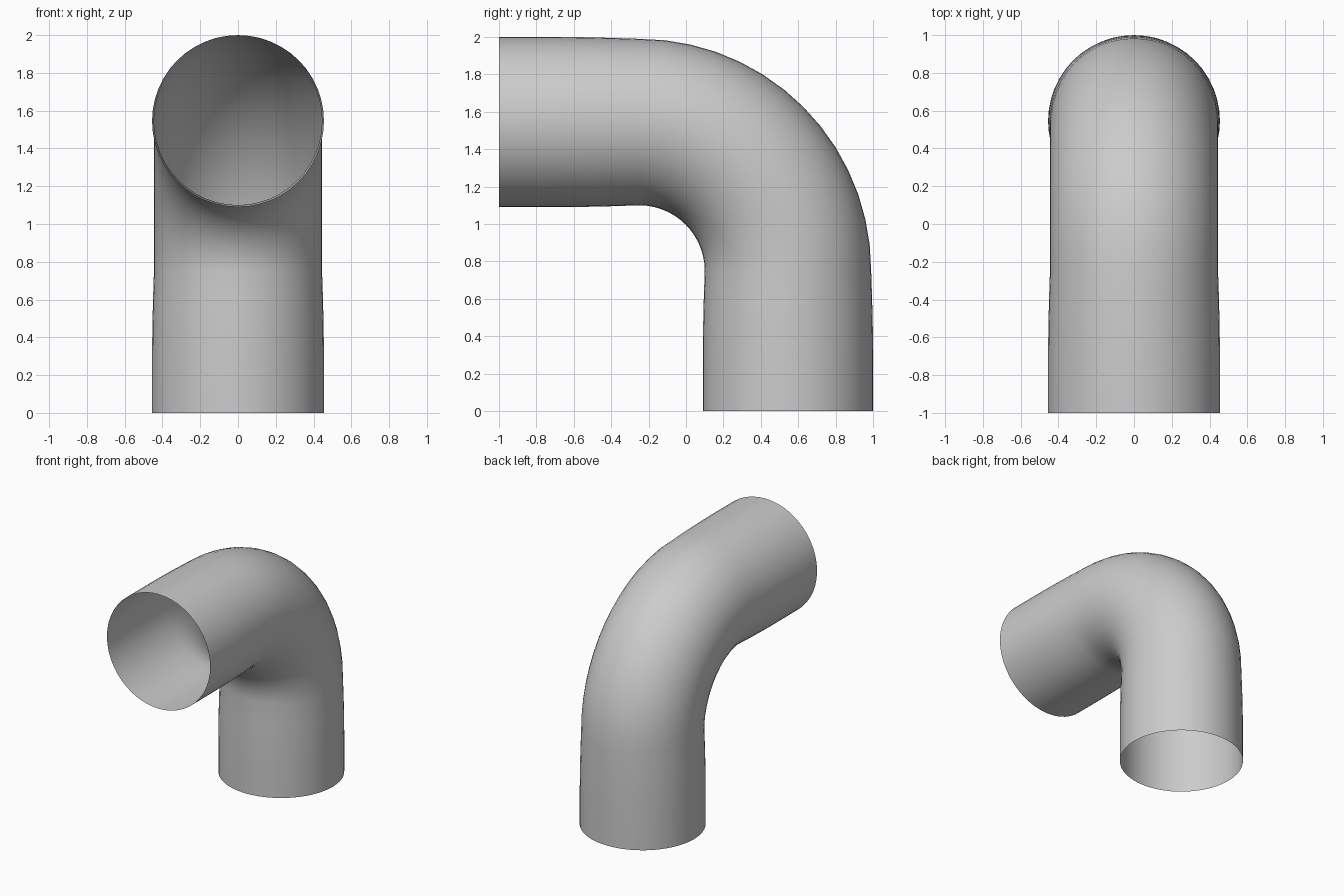
import bpy, bmesh
from math import sin, cos, pi
from mathutils import Vector

cube = bpy.data.objects.get("Cube")
if cube:
    bpy.data.objects.remove(cube)

SIDES = 48
BEND_STEPS = 14
RIM, NECK = 0.455, 0.445          # tube radius at the ends and in the bend
BEND = 0.795                      # centreline radius of the elbow
CY, CZ = -0.25, 0.75              # centre of the elbow

grey = bpy.data.materials.new("plain grey")
grey.use_nodes = True
colour = (0.6, 0.6, 0.6, 1)
grey.diffuse_color = colour
grey.node_tree.nodes["Principled BSDF"].inputs["Base Color"].default_value = colour

# Centreline stations: (y, z, bend angle, radius)
stations = []
taper = [(1.0, 0.0), (0.6, 0.0), (0.4, 0.15), (0.2, 0.5)]
for t, shrink in taper:                                   # horizontal arm
    r = RIM + (NECK - RIM) * shrink
    stations.append((CY - 0.75 * t, CZ + BEND, 0, r))
for i in range(BEND_STEPS + 1):                           # elbow
    a = pi / 2 * i / BEND_STEPS
    stations.append((CY + BEND * sin(a), CZ + BEND * cos(a), a, NECK))
for t, shrink in reversed(taper):                         # vertical leg
    r = RIM + (NECK - RIM) * shrink
    stations.append((CY + BEND, CZ * (1 - t), pi / 2, r))

# Loft rings along the centreline, leaving both ends open
bm = bmesh.new()
rings = []
for y, z, a, r in stations:
    outward = Vector((0, sin(a), cos(a)))
    side = Vector((1, 0, 0))
    ring = []
    for k in range(SIDES):
        u = 2 * pi * k / SIDES
        ring.append(bm.verts.new(Vector((0, y, z)) + r * (cos(u) * side + sin(u) * outward)))
    rings.append(ring)
for near, far in zip(rings, rings[1:]):
    for k in range(SIDES):
        n = (k + 1) % SIDES
        bm.faces.new((near[k], far[k], far[n], near[n]))

# Make the normals point out of the tube
bm.normal_update()
face = bm.faces[0] if bm.faces.ensure_lookup_table() is None else None
axis_point = Vector((0, face.calc_center_median().y, CZ + BEND))
if face.normal.dot(face.calc_center_median() - axis_point) < 0:
    bmesh.ops.reverse_faces(bm, faces=bm.faces[:])
for f in bm.faces:
    f.smooth = True

mesh = bpy.data.meshes.new("elbow_pipe")
bm.to_mesh(mesh)
bm.free()
mesh.materials.append(grey)
pipe = bpy.data.objects.new("elbow_pipe", mesh)
bpy.context.collection.objects.link(pipe)
